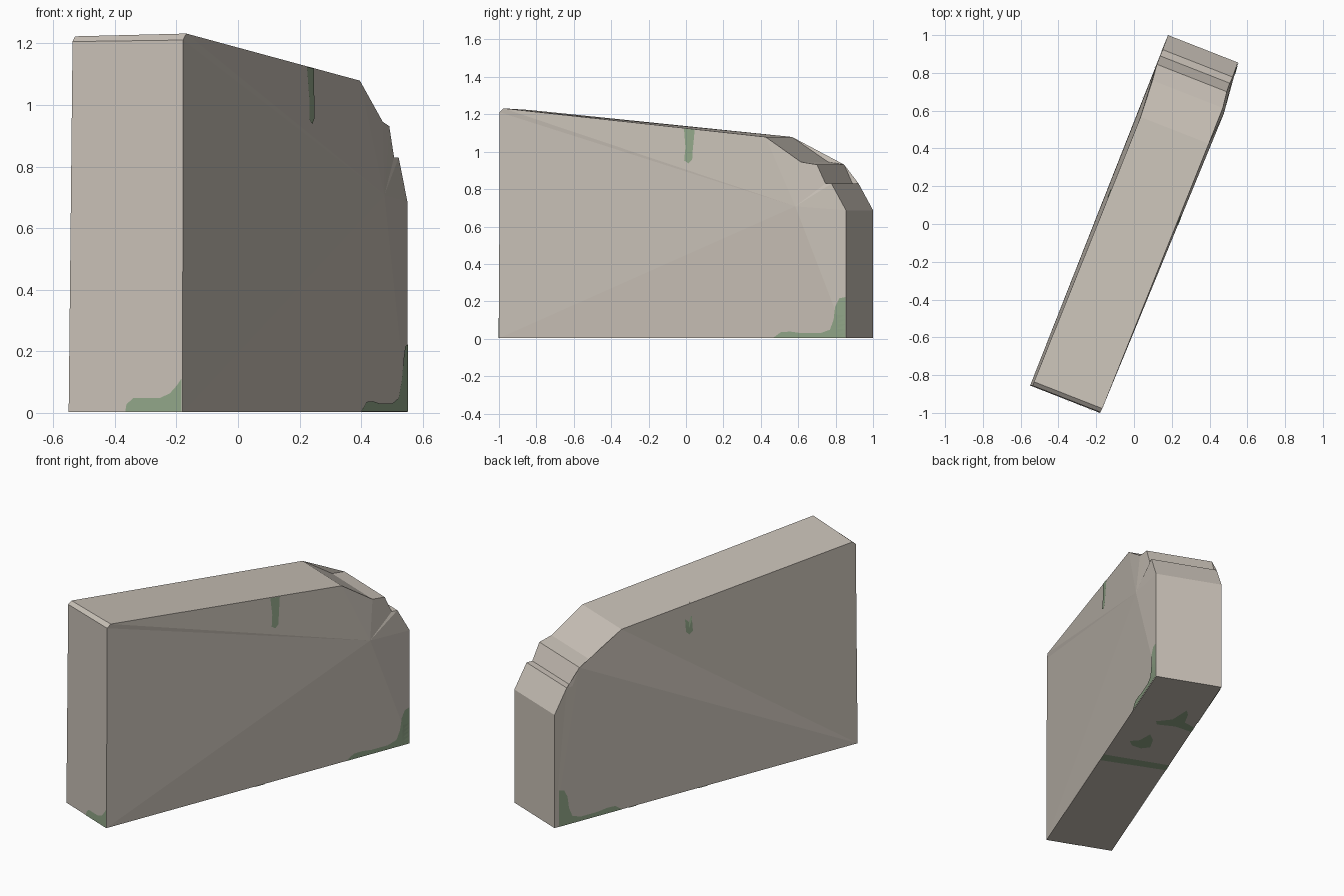
import bpy, bmesh
from mathutils import Vector
from mathutils.bvhtree import BVHTree

if "Cube" in bpy.data.objects:
    bpy.data.objects.remove(bpy.data.objects["Cube"])


def material(name, rgb):
    m = bpy.data.materials.new(name)
    lin = [(c / 255 / 12.92 if c < 11 else ((c / 255 + 0.055) / 1.055) ** 2.4) for c in rgb]
    m.diffuse_color = (*lin, 1)
    m.use_nodes = True
    m.node_tree.nodes["Principled BSDF"].inputs["Base Color"].default_value = m.diffuse_color
    return m


def finish(bm, name, mat):
    me = bpy.data.meshes.new(name)
    bm.to_mesh(me)
    me.materials.append(mat)
    ob = bpy.data.objects.new(name, me)
    bpy.context.collection.objects.link(ob)
    return ob


stone = material("pale stone", (201, 193, 183))
moss = material("moss green", (146, 167, 137))

# Base corners of the slab: right/left, front/back
RF, RB = Vector((-0.18, -1.0, 0)), Vector((0.55, 0.855, 0))
LB, LF = -RF, -RB
UP = Vector((0, 0, 1))
ACROSS = (RB - LB).normalized()      # points out of the right face
ALONG = (RB - RF).normalized()       # points out of the back end

# Side profile: fraction along, right height, left height, right bulge, left inset
PROFILE = [
    (0.0, 0.0, 0.0, 0.0, 0.0),
    (0.002, 1.208, 1.203, 0.0, 0.012),
    (0.013, 1.229, 1.22, 0.003, 0.012),
    (0.771, 1.076, 1.076, 0.014, 0.024),
    (0.873, 0.942, 0.942, 0.014, 0.012),
    (0.917, 0.928, 0.928, 0.002, 0.002),
    (0.941, 0.827, 0.827, 0.0, 0.0),
    (0.959, 0.826, 0.826, 0.002, 0.002),
    (1.0, 0.684, 0.684, 0.0, 0.0),
    (1.0, 0.0, 0.0, 0.0, 0.0),
]

# Stone slab
bm = bmesh.new()
right = [bm.verts.new(RF.lerp(RB, t) + ACROSS * b + UP * zr) for t, zr, zl, b, i in PROFILE]
left = [bm.verts.new(LF.lerp(LB, t) + ACROSS * i + UP * zl) for t, zr, zl, b, i in PROFILE]
ridge = bm.verts.new(RF.lerp(RB, 0.86) + ACROSS * 0.03 + UP * 0.705)
n = len(PROFILE)
for k in range(n):
    j = (k + 1) % n
    bm.faces.new((right[k], right[j], left[j], left[k]))
    bm.faces.new((right[j], right[k], ridge))
bm.faces.new(left)
bmesh.ops.triangulate(bm, faces=[f for f in bm.faces if len(f.verts) > 4])
bmesh.ops.recalc_face_normals(bm, faces=bm.faces[:])
surface = BVHTree.FromBMesh(bm)
finish(bm, "stone_slab", stone)
bm.free()


def moss_patch(name, outline, origin, u_axis, v_axis, normal):
    """Flat outline, diced into a grid and laid onto the slab surface."""
    b = bmesh.new()
    b.faces.new([b.verts.new((u, v, 0)) for u, v in outline])
    for axis in (Vector((1, 0, 0)), Vector((0, 1, 0))):
        for k in range(1, 40):
            bmesh.ops.bisect_plane(b, geom=b.verts[:] + b.edges[:] + b.faces[:],
                                   plane_co=axis * (k / 40), plane_no=axis)
    bmesh.ops.triangulate(b, faces=b.faces[:])
    for v in b.verts:
        p = origin + u_axis * v.co.x + v_axis * v.co.y
        hit = surface.ray_cast(p + normal * 0.2, -normal)[0]
        if hit is None:
            hit = surface.find_nearest(p)[0]
        v.co = hit + normal * 0.003
    for f in b.faces:
        f.normal_update()
        if f.normal.dot(normal) < 0:
            f.normal_flip()
    finish(b, name, moss)
    b.free()


# Moss on both long sides: a drip under the top edge and a patch in the back corner
DRIP = [(0.536, 1.121), (0.567, 1.115), (0.562, 1.0), (0.561, 0.955),
        (0.55, 0.935), (0.538, 0.95), (0.541, 1.02)]
CORNER = [(0.999, 0.001), (0.999, 0.22), (0.982, 0.213), (0.971, 0.17), (0.966, 0.10),
          (0.955, 0.045), (0.927, 0.027), (0.873, 0.027), (0.841, 0.035),
          (0.814, 0.033), (0.79, 0.001)]
for side, start, end, out, shift in (("right", RF, RB, ACROSS, 0.0),
                                     ("left", LF, LB, -ACROSS, -0.013)):
    moss_patch(side + "_moss_drip", DRIP, start, end - start, UP, out)
    moss_patch(side + "_corner_moss", [(u + shift, v) for u, v in CORNER],
               start, end - start, UP, out)

# Moss at the foot of the front end
moss_patch("front_corner_moss",
           [(0.005, 0.001), (0.5, 0.001), (0.49, 0.025), (0.43, 0.045), (0.2, 0.045),
            (0.11, 0.06), (0.05, 0.085), (0.005, 0.11)],
           RF, LF - RF, UP, -ALONG)

# Moss on the underside: a band and two blotches
BOTTOM = {
    "underside_moss_band": [(0.475, 0.002), (0.475, 0.998), (0.505, 0.998), (0.51, 0.002)],
    "underside_moss_spot": [(0.378, 0.23), (0.364, 0.36), (0.322, 0.45), (0.35, 0.54),
                            (0.394, 0.57), (0.408, 0.45), (0.40, 0.3)],
    "underside_moss_star": [(0.245, 0.41), (0.22, 0.62), (0.157, 0.735), (0.18, 0.79),
                            (0.226, 0.82), (0.245, 0.998), (0.272, 0.998), (0.256, 0.73),
                            (0.262, 0.45)],
}
for name, outline in BOTTOM.items():
    moss_patch(name, outline, RB, RF - RB, LB - RB, -UP)
# Rest the model exactly on the ground
for ob in bpy.data.objects:
    ob.location.z = 0.003
